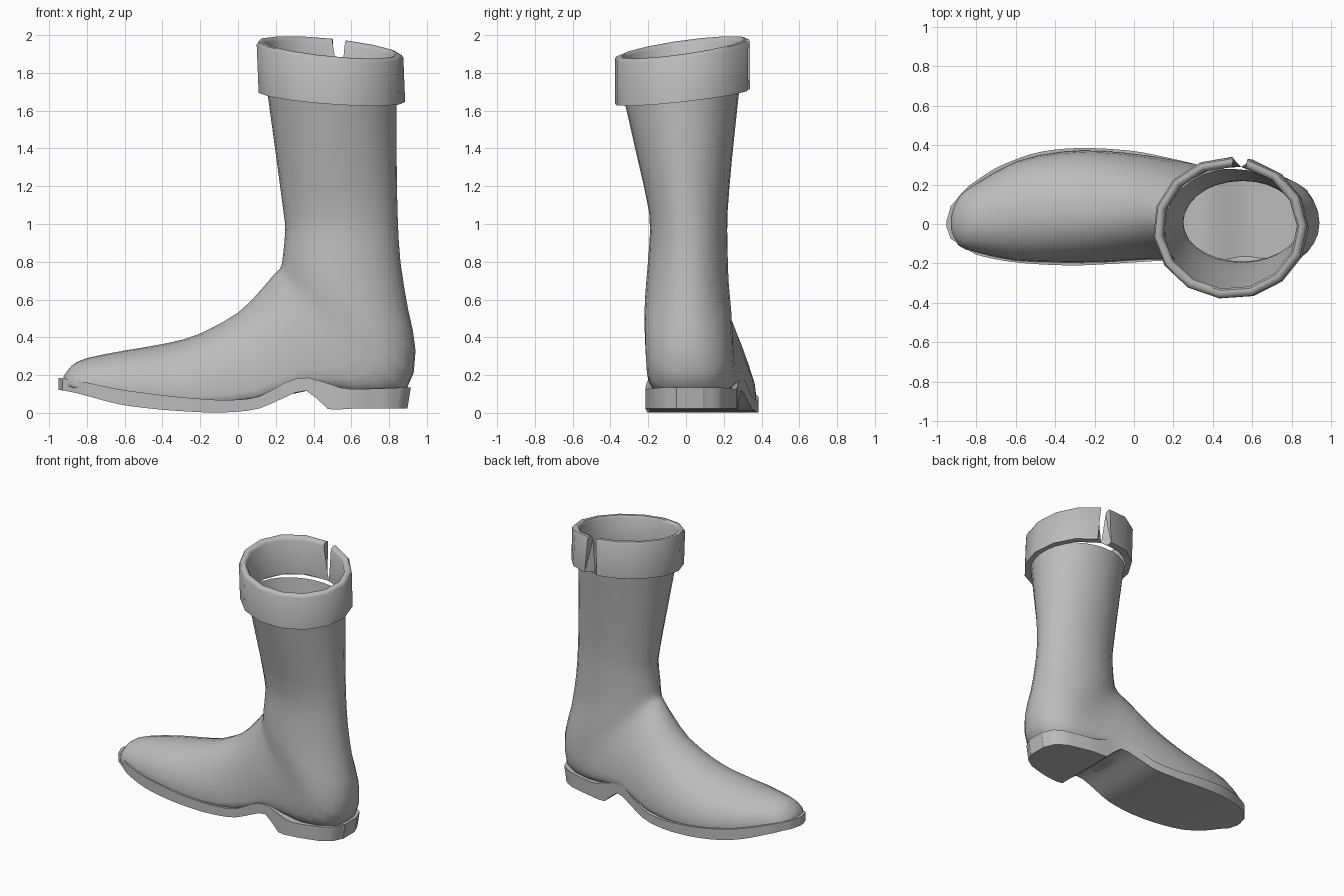
import bpy, bmesh, math
from math import sin, cos, pi, radians

default = bpy.data.objects.get("Cube")
if default:
    bpy.data.objects.remove(default)

# Single grey leather colour
leather = bpy.data.materials.new("grey leather")
leather.use_nodes = True
GREY = (0.5, 0.5, 0.5, 1)
leather.diffuse_color = GREY
leather.node_tree.nodes["Principled BSDF"].inputs["Base Color"].default_value = GREY


def catmull(rows, i, t):
    """Interpolate between rows i and i+1 of a list of equal-length tuples."""
    last = len(rows) - 1
    a, b, c, d = (rows[min(max(k, 0), last)] for k in (i - 1, i, i + 1, i + 2))
    return [q + t / 2 * (r - p + t * (2 * p - 5 * q + 4 * r - s + t * (3 * (q - r) + s - p)))
            for p, q, r, s in zip(a, b, c, d)]


def sample(keys, x):
    """Smooth value at x of a curve given by (x, value) keys."""
    for (x0, v0), (x1, v1) in zip(keys, keys[1:]):
        if x <= x1:
            t = max(0, (x - x0) / (x1 - x0))
            i = keys.index((x0, v0))
            return catmull([(v,) for _, v in keys], i, t)[0]
    return keys[-1][1]


def loft(bm, rings, closed):
    """Bridge consecutive rings of points with quads and return the vertices."""
    verts = [[bm.verts.new(p) for p in ring] for ring in rings]
    n = len(rings[0])
    for low, high in zip(verts, verts[1:]):
        for k in range(n if closed else n - 1):
            j = (k + 1) % n
            bm.faces.new((low[k], low[j], high[j], high[k]))
    return verts


def finish(bm, name, angle):
    bmesh.ops.remove_doubles(bm, verts=bm.verts, dist=0.0005)
    bmesh.ops.recalc_face_normals(bm, faces=bm.faces)
    mesh = bpy.data.meshes.new(name)
    bm.to_mesh(mesh)
    bm.free()
    mesh.materials.append(leather)
    obj = bpy.data.objects.new(name, mesh)
    bpy.context.collection.objects.link(obj)
    bpy.ops.object.select_all(action='DESELECT')
    obj.select_set(True)
    bpy.context.view_layer.objects.active = obj
    bpy.ops.object.shade_smooth_by_angle(angle=radians(angle))
    return obj


# Boot upper: sections fan from the toe, around the heel and up the shaft
# (front x, front z, back x, back z, right y, left y, widest point)
SECTIONS = [
    (-.925, .19, -.925, .14, -.05, .06, .7),
    (-.88, .25, -.89, .13, -.11, .14, .8),
    (-.8, .29, -.8, .1, -.145, .205, .8),
    (-.6, .33, -.6, .07, -.185, .315, .8),
    (-.37, .37, -.37, .04, -.195, .365, .85),
    (-.2, .42, -.15, .03, -.195, .37, .85),
    (0, .53, .1, .05, -.18, .345, .85),
    (.12, .65, .38, .12, -.185, .3, .8),
    (.18, .72, .68, .08, -.205, .265, .75),
    (.21, .75, .89, .12, -.215, .25, .65),
    (.23, .78, .94, .33, -.22, .24, .55),
    (.24, .85, .9, .55, -.21, .225, .5),
    (.25, .97, .86, .8, -.195, .22, .5),
    (.24, 1.07, .845, 1.05, -.195, .22, .5),
    (.2, 1.37, .84, 1.35, -.26, .245, .5),
    (.155, 1.7, .84, 1.68, -.335, .28, .5),
]
SIDES = 28


def section_ring(fx, fz, bx, bz, right, left, m):
    mid = 0.3 * (right + left)
    power = 2 / (2 + 4 * (m - .5))
    ring = []
    for k in range(SIDES):
        a = 2 * pi * k / SIDES
        c, s = cos(a), sin(a)
        if c >= 0:
            depth, width = m * (1 - c), abs(s)
        else:
            depth, width = m + (1 - m) * abs(c) ** power, abs(s) ** power
        reach = (left - mid) if s > 0 else (right - mid)
        ring.append((fx + (bx - fx) * depth, mid + reach * width, fz + (bz - fz) * depth))
    return ring


bm = bmesh.new()
rings = [section_ring(*catmull(SECTIONS, i, t))
         for i in range(len(SECTIONS) - 1) for t in (0, .5)]
rings.append(section_ring(*SECTIONS[-1]))
upper = loft(bm, rings, True)
bm.faces.new(upper[0])
finish(bm, "boot_upper", 50)

# Sole with arch and heel block, built from crosswise slices
LEFT = [(-.95, .02), (-.93, .09), (-.85, .185), (-.7, .285), (-.5, .36), (-.28, .385),
        (0, .37), (.2, .33), (.4, .285), (.6, .265), (.8, .22), (.88, .17), (.915, .09)]
RIGHT = [(-.95, -.02), (-.93, -.075), (-.8, -.155), (-.6, -.195), (-.3, -.21), (0, -.195),
         (.2, -.185), (.4, -.2), (.6, -.215), (.8, -.17), (.88, -.12), (.915, -.05)]
WELT = [(-.95, .185), (-.6, .12), (-.2, .075), (0, .07), (.12, .09), (.25, .16),
        (.35, .188), (.45, .165), (.55, .132), (.65, .127), (.92, .135)]
BASE = [(-.95, .122), (-.6, .04), (-.2, .004), (0, .006), (.12, .025), (.25, .08),
        (.35, .118), (.4, .1), (.48, .022), (.6, .022), (.92, .022)]
SLICES = 44
bm = bmesh.new()
rings = []
for k in range(SLICES + 1):
    x = -.0175 - .9325 * cos(pi * k / SLICES)
    left, right = sample(LEFT, x), sample(RIGHT, x)
    top, base = sample(WELT, x), sample(BASE, x)
    tuck = .02 * max(0, x)
    rings.append([(x, right, top), (x, left, top), (x - tuck, left, base), (x - tuck, right, base)])
sole = loft(bm, rings, True)
bm.faces.new(sole[0])
bm.faces.new(sole[-1])
finish(bm, "sole", 35)

# Folded cuff with a slit on the left side
# (radius, height fraction, half width of the slit)
PROFILE = [(.345, 0, .055), (.39, 0, .055), (.39, .93, .038), (.382, .98, .035),
           (.365, 1, .035), (.35, .98, .035), (.34, .92, .032), (.343, .02, 0)]
SEGMENTS = 14
SLIT = radians(82)


def cuff_point(radius, f, gap, k):
    half = gap / radius
    a = SLIT + half + (2 * pi - 2 * half) * k / SEGMENTS
    dx, y = radius * cos(a), (radius - .03) * sin(a) - .02
    low = 1.675 - .07 * dx + .11 * y
    high = 1.938 - .1 * dx + .14 * y
    return (.495 + dx - .01 * f, y, low + (high - low) * f)


bm = bmesh.new()
cuff = loft(bm, [[cuff_point(*p, k) for k in range(SEGMENTS + 1)] for p in PROFILE], False)
n = len(PROFILE)
for end in (0, SEGMENTS):
    for i in range(n // 2 - 1):
        bm.faces.new([cuff[j][end] for j in (i, i + 1, n - 2 - i, n - 1 - i)])
finish(bm, "cuff", 40)
